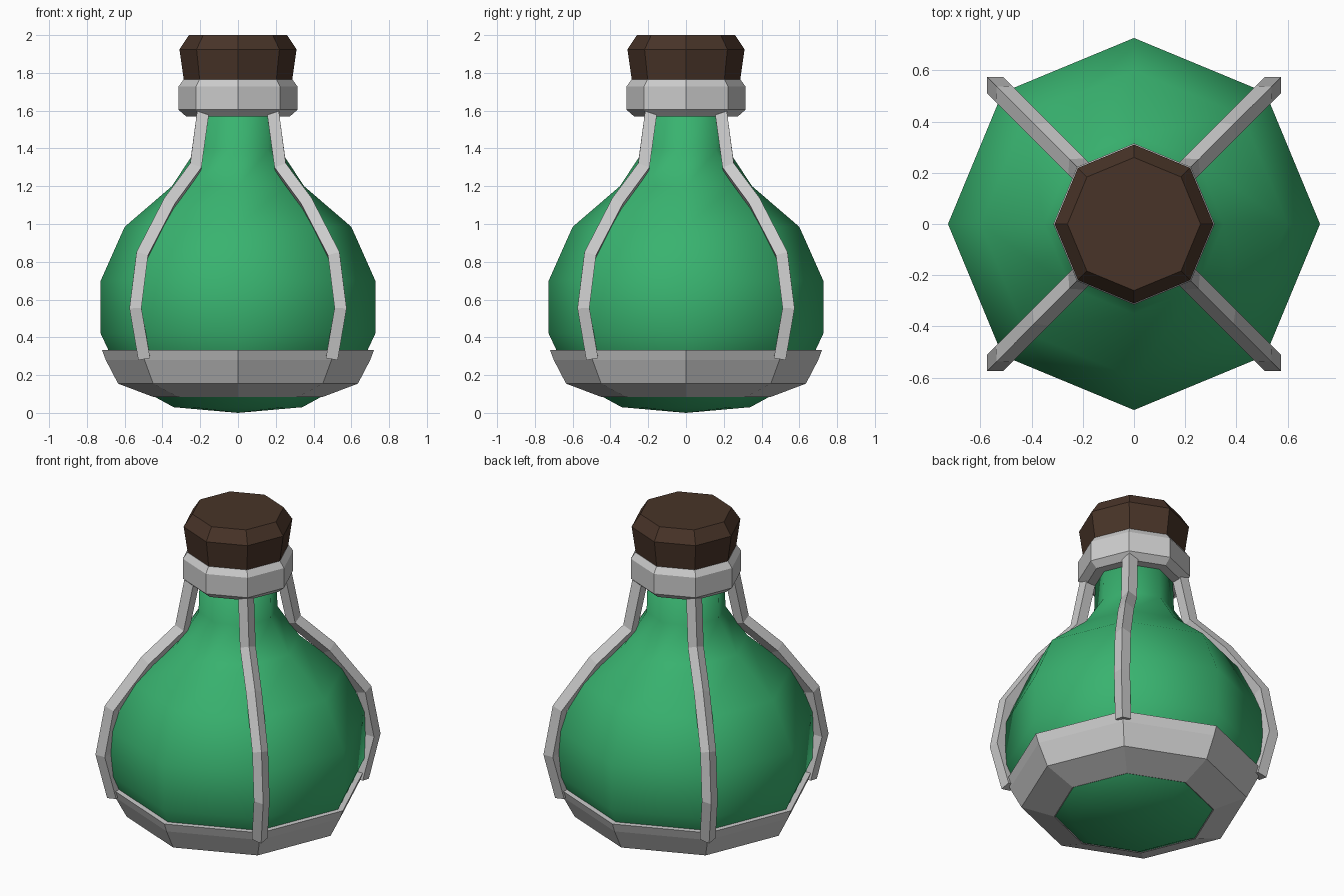
import bpy, bmesh
from math import cos, sin, pi, sqrt
from mathutils import Vector

if "Cube" in bpy.data.objects:
    bpy.data.objects.remove(bpy.data.objects["Cube"])

SIDES = 8


def material(name, rgb):
    m = bpy.data.materials.new(name)
    m.diffuse_color = (*rgb, 1)
    m.use_nodes = True
    m.node_tree.nodes["Principled BSDF"].inputs["Base Color"].default_value = m.diffuse_color
    return m


def finish(name, bm, mat=None, smooth=False):
    bmesh.ops.remove_doubles(bm, verts=bm.verts, dist=1e-5)
    bmesh.ops.recalc_face_normals(bm, faces=bm.faces)
    for f in bm.faces:
        f.smooth = smooth
    me = bpy.data.meshes.new(name)
    bm.to_mesh(me)
    bm.free()
    if mat:
        me.materials.append(mat)
    ob = bpy.data.objects.new(name, me)
    bpy.context.collection.objects.link(ob)
    return ob


def lathe(name, profile, mat=None, smooth=False, ring=False):
    """Eight-sided turned part; ring=True closes the profile into a hoop."""
    bm = bmesh.new()
    rows = []
    for r, z in profile:
        if r == 0:
            rows.append([bm.verts.new((0, 0, z))] * SIDES)
        else:
            rows.append([bm.verts.new((r * cos(2 * pi * i / SIDES), r * sin(2 * pi * i / SIDES), z))
                         for i in range(SIDES)])
    for a, b in zip(rows, rows[1:] + (rows[:1] if ring else [])):
        for i in range(SIDES):
            j = (i + 1) % SIDES
            bm.faces.new(list(dict.fromkeys((a[i], a[j], b[j], b[i]))))
    return finish(name, bm, mat, smooth)


def strap(name, path, angle, half):
    """Square bar, ridge outward, swept along a (radius, height) path."""
    out, side = Vector((cos(angle), sin(angle), 0)), Vector((-sin(angle), cos(angle), 0))
    pts = [out * r + Vector((0, 0, z)) for r, z in path]
    bm = bmesh.new()
    rings = []
    for k, p in enumerate(pts):
        t = Vector()
        if k:
            t += (p - pts[k - 1]).normalized()
        if k < len(pts) - 1:
            t += (pts[k + 1] - p).normalized()
        n = t.normalized().cross(side)
        rings.append([bm.verts.new(p + d * half) for d in (n, side, -n, -side)])
    for a, b in zip(rings, rings[1:]):
        for i in range(4):
            j = (i + 1) % 4
            bm.faces.new((a[i], a[j], b[j], b[i]))
    bm.faces.new(rings[0])
    bm.faces.new(rings[-1])
    return finish(name, bm)


green = material("green_glass", (0.04, 0.45, 0.16))
brown = material("cork", (0.065, 0.034, 0.021))

# Glass flask
lathe("flask_body", [(0, 0), (0.34, 0.03), (0.615, 0.18), (0.727, 0.42), (0.727, 0.70),
                     (0.60, 0.985), (0.35, 1.20), (0.225, 1.39), (0.215, 1.72), (0, 1.72)],
      green, smooth=True)

# Metal base band
lathe("base_band", [(0.45, 0.085), (0.635, 0.155), (0.70, 0.28), (0.72, 0.333),
                    (0.67, 0.333), (0.60, 0.19), (0.42, 0.095)], ring=True)

# Metal neck collar
lathe("neck_collar", [(0.21, 1.57), (0.275, 1.57), (0.315, 1.605), (0.315, 1.728),
                      (0.288, 1.765), (0.21, 1.765)], ring=True)

# Cork stopper
lathe("cork_stopper", [(0, 1.75), (0.285, 1.75), (0.31, 1.925), (0.26, 2.0), (0, 2.0)], brown)

# Four diagonal straps
path = [(x * sqrt(2), z) for x, z in [(0.497, 0.29), (0.543, 0.555), (0.508, 0.835),
                                      (0.365, 1.11), (0.225, 1.30), (0.185, 1.59)]]
for k in range(4):
    strap(f"strap_{k + 1}", path, pi / 4 + k * pi / 2, 0.045)
